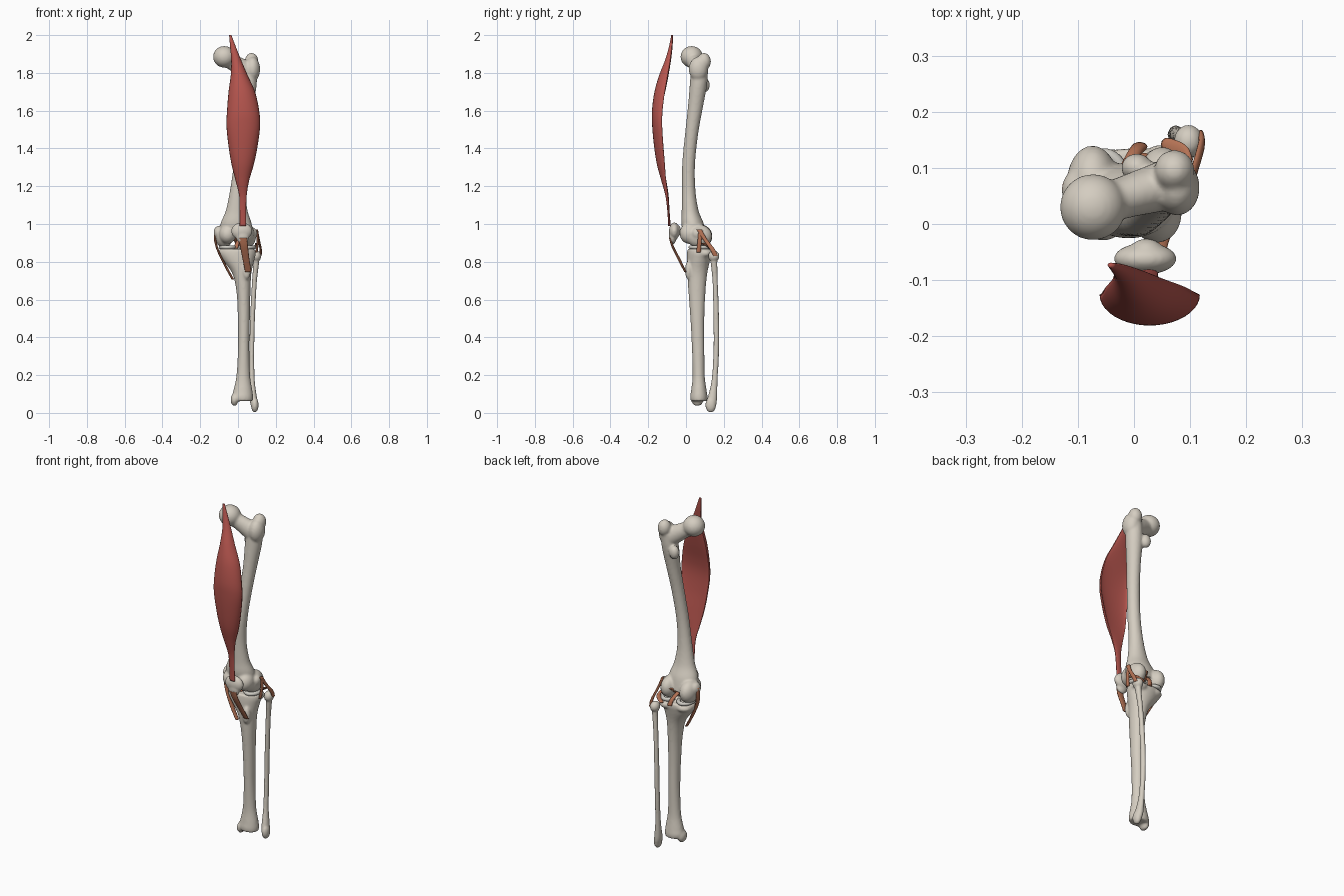
import bpy, bmesh
from math import sin, cos, pi
from mathutils import Vector, Matrix


def material(name, rgb):
    m = bpy.data.materials.new(name)
    m.diffuse_color = (*rgb, 1)
    return m


BONE = material("bone", (0.66, 0.61, 0.53))
MUSCLE = material("muscle", (0.46, 0.09, 0.075))
LIGAMENT = material("ligament", (0.46, 0.17, 0.09))
CARTILAGE = material("cartilage", (0.62, 0.6, 0.55))


def spline(rows, n):
    # Catmull-Rom interpolation of rows of numbers
    out = []
    for i in range(len(rows) - 1):
        p = [rows[max(0, min(len(rows) - 1, i + k))] for k in (-1, 0, 1, 2)]
        for s in range(n):
            t = s / n
            out.append([b + 0.5 * t * (c - a + t * (2*a - 5*b + 4*c - d + t * (3*(b - c) + d - a)))
                        for a, b, c, d in zip(*p)])
    return out + [list(rows[-1])]


def loft(bm, rows, n=6, seg=28):
    # row: x, y, z, half width, front depth, optional back depth
    rings = []
    for x, y, z, w, f, *b in spline(rows, n):
        back = b[0] if b else f
        ring = []
        for k in range(seg):
            a = 2 * pi * k / seg
            s = sin(a)
            ring.append(bm.verts.new((x + w * cos(a), y + s * (back if s > 0 else f), z)))
        rings.append(ring)
    for r, q in zip(rings, rings[1:]):
        for k in range(seg):
            j = (k + 1) % seg
            bm.faces.new((r[k], r[j], q[j], q[k]))
    bm.faces.new(rings[0][::-1])
    bm.faces.new(rings[-1])


def ball(bm, c, r):
    bmesh.ops.create_uvsphere(bm, u_segments=32, v_segments=20, radius=1,
                              matrix=Matrix.Translation(c) @ Matrix.Diagonal((*r, 1)))


def make(name, bm, mat, voxel=None, smooth=6):
    bmesh.ops.recalc_face_normals(bm, faces=bm.faces)
    me = bpy.data.meshes.new(name)
    bm.to_mesh(me)
    bm.free()
    me.materials.append(mat)
    me.shade_smooth()
    ob = bpy.data.objects.new(name, me)
    bpy.context.collection.objects.link(ob)
    if voxel:
        r = ob.modifiers.new("fuse", 'REMESH')
        r.mode, r.voxel_size, r.use_smooth_shade = 'VOXEL', voxel, True
        s = ob.modifiers.new("soften", 'SMOOTH')
        s.factor, s.iterations = 0.5, smooth
    return ob


def strap(name, pts, mat=LIGAMENT):
    bm = bmesh.new()
    loft(bm, pts, 6, 14)
    make(name, bm, mat)


# Femur: bowed shaft, head and neck, trochanters, condyles
bm = bmesh.new()
loft(bm, [(-.01, .05, .93, .085, .06), (-.01, .035, 1.0, .083, .06), (-.007, .022, 1.07, .058, .045),
          (-.002, .014, 1.18, .04, .036), (.012, .014, 1.32, .034, .034), (.03, .03, 1.48, .034, .035),
          (.045, .05, 1.62, .037, .04), (.054, .066, 1.74, .045, .046), (.062, .072, 1.83, .04, .045)])
ball(bm, (-.073, .03, 1.885), (.059, .059, .057))
for i in range(9):
    t = i / 8
    c = Vector((-.06, .035, 1.875)).lerp(Vector((.06, .07, 1.80)), t)
    r = .037 + .012 * abs(t - .3)
    ball(bm, c, (r, r, r + .004 + .01 * t))
ball(bm, (.077, .065, 1.82), (.04, .05, .065))
ball(bm, (.072, .095, 1.86), (.036, .037, .046))
ball(bm, (.005, .1, 1.735), (.028, .026, .038))
ball(bm, (-.074, .072, .935), (.046, .068, .064))
ball(bm, (.05, .07, .935), (.045, .068, .062))
ball(bm, (-.055, .02, .945), (.045, .05, .05))
ball(bm, (.04, .018, .95), (.045, .052, .055))
ball(bm, (-.105, .06, .955), (.024, .035, .035))
ball(bm, (.08, .06, .95), (.022, .03, .03))
make("femur", bm, BONE, .006)

# Tibia: plateau, tuberosity, shaft, inner ankle
bm = bmesh.new()
loft(bm, [(-.004, .07, .868, .094, .062), (-.004, .07, .845, .099, .065), (.002, .066, .81, .085, .062),
          (.02, .06, .74, .051, .053), (.029, .058, .64, .037, .045), (.031, .06, .5, .032, .037),
          (.03, .064, .35, .03, .033), (.028, .067, .2, .036, .032), (.026, .068, .12, .05, .041),
          (.024, .068, .085, .056, .046), (.026, .068, .062, .052, .043)])
ball(bm, (.045, .014, .755), (.023, .02, .05))
ball(bm, (.05, .1, .845), (.045, .042, .026))
ball(bm, (-.05, .09, .845), (.048, .045, .026))
ball(bm, (0, .072, .87), (.016, .025, .018))
ball(bm, (-.019, .06, .07), (.02, .033, .034))
make("tibia", bm, BONE, .006)

# Fibula: head, thin shaft, outer ankle
bm = bmesh.new()
loft(bm, [(.098, .145, .84, .018, .022), (.095, .149, .78, .015, .017), (.086, .155, .68, .013, .014),
          (.077, .16, .5, .013, .015), (.073, .16, .32, .013, .015), (.075, .151, .17, .014, .016),
          (.082, .138, .07, .02, .026), (.088, .132, .03, .017, .026)])
ball(bm, (.097, .147, .83), (.026, .03, .03))
ball(bm, (.089, .131, .042), (.02, .028, .04))
make("fibula", bm, BONE, .005, 4)

# Patella: rounded, narrowing below
bm = bmesh.new()
ball(bm, (.02, -.062, .962), (.056, .028, .046))
ball(bm, (.024, -.07, .935), (.034, .02, .042))
ball(bm, (.022, -.056, .965), (.034, .03, .036))
make("patella", bm, BONE, .005, 5)

# Menisci: open rings between femur and tibia
for name, cx, start in (("inner_meniscus", -.054, .35), ("outer_meniscus", .048, pi + .35)):
    cu = bpy.data.curves.new(name, 'CURVE')
    cu.dimensions, cu.bevel_depth, cu.bevel_resolution, cu.use_fill_caps = '3D', .011, 3, True
    sp = cu.splines.new('POLY')
    sp.points.add(30)
    for k, p in enumerate(sp.points):
        a = start + k / 30 * (2 * pi - .7)
        p.co = (cx + .037 * cos(a), .074 + .05 * sin(a), .877, 1)
    sp.use_smooth = True
    cu.materials.append(CARTILAGE)
    bpy.context.collection.objects.link(bpy.data.objects.new(name, cu))

# Ligaments
strap("patellar_ligament", [(.026, -.084, .925, .021, .006), (.032, -.07, .88, .021, .007),
                            (.043, -.035, .81, .018, .008), (.055, -.003, .745, .017, .006)])
strap("inner_collateral_ligament", [(-.122, .063, .965, .006, .014), (-.12, .06, .91, .006, .018),
                                    (-.102, .048, .85, .006, .018), (-.062, .035, .77, .007, .015),
                                    (-.026, .03, .705, .007, .012)])
strap("outer_collateral_ligament", [(.1, .07, .97, .006, .014), (.109, .1, .92, .006, .012),
                                    (.12, .14, .865, .006, .014), (.119, .156, .83, .006, .012)])
strap("front_outer_ligament", [(.1, .078, .965, .006, .012), (.104, .072, .91, .006, .011),
                               (.098, .066, .85, .006, .012)])
strap("popliteal_tendon", [(.098, .085, .9, .008, .014), (.093, .12, .885, .008, .018),
                           (.06, .142, .862, .012, .012)])
strap("front_cruciate_ligament", [(-.015, .045, .87, .014, .01), (.0, .075, .905, .011, .01),
                                  (.018, .115, .945, .012, .012)])
strap("rear_cruciate_ligament", [(.01, .138, .855, .014, .008), (.0, .125, .89, .012, .01),
                                 (-.02, .085, .93, .013, .012)])

# Thigh muscle: convex in front, hollow behind, tendon ends
bm = bmesh.new()
loft(bm, [(-.041, -.073, 2.0, .006, .005, .004), (-.027, -.078, 1.94, .015, .012, .007),
          (-.01, -.085, 1.87, .026, .025, .006), (.006, -.098, 1.79, .044, .043, .006),
          (.02, -.112, 1.7, .07, .055, .002), (.027, -.124, 1.6, .085, .056, -.008),
          (.028, -.126, 1.52, .089, .053, -.014), (.027, -.12, 1.42, .078, .05, -.013),
          (.025, -.112, 1.32, .06, .043, -.006), (.023, -.106, 1.23, .036, .025, .002),
          (.026, -.098, 1.15, .02, .011, .006), (.026, -.093, 1.07, .017, .006, .006),
          (.026, -.088, .99, .017, .006, .007)], 8, 40)
make("thigh_muscle", bm, MUSCLE)
